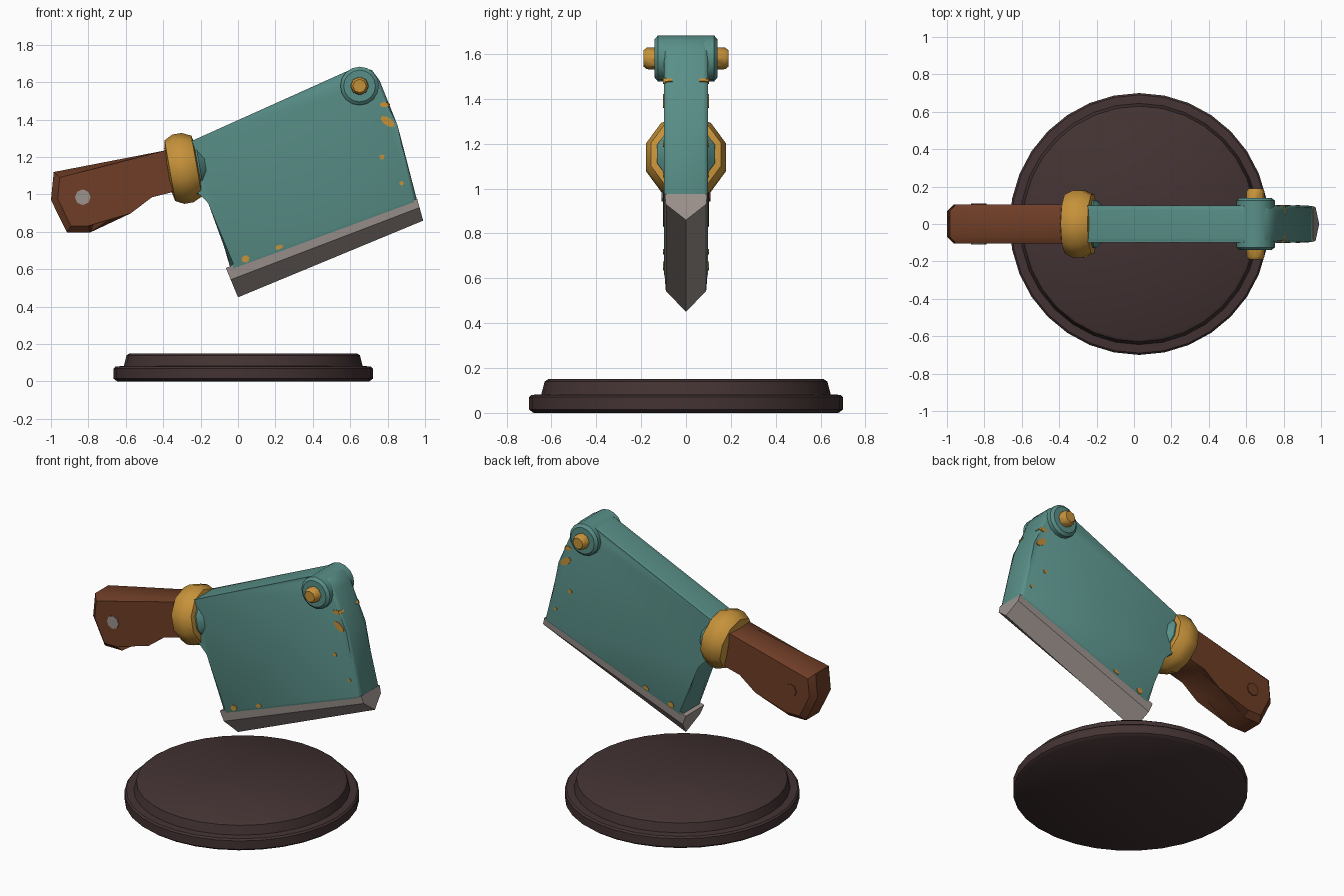
import bpy, bmesh, math
from mathutils import Matrix, Vector

if "Cube" in bpy.data.objects:
    bpy.data.objects.remove(bpy.data.objects["Cube"])


def material(name, hexcode):
    lin = []
    for i in (0, 2, 4):
        c = int(hexcode[i:i + 2], 16) / 255
        lin.append(c / 12.92 if c <= 0.04045 else ((c + 0.055) / 1.055) ** 2.4)
    m = bpy.data.materials.new(name)
    m.diffuse_color = (*lin, 1)
    m.use_nodes = True
    m.node_tree.nodes["Principled BSDF"].inputs["Base Color"].default_value = m.diffuse_color
    return m


TEAL = material("teal paint", "598F88")
GOLD = material("brass gold", "C6923A")
STEEL = material("bare steel", "9C928D")
BROWN = material("handle brown", "6E3D26")
DARK = material("dark base", "443333")


def finish(name, bm, mat):
    bmesh.ops.recalc_face_normals(bm, faces=bm.faces[:])
    me = bpy.data.meshes.new(name)
    bm.to_mesh(me)
    bm.free()
    me.materials.append(mat)
    ob = bpy.data.objects.new(name, me)
    bpy.context.collection.objects.link(ob)
    return ob


def skin(bm, rings):
    """Join equal-sized rings of points with quads and cap both ends."""
    vs = [[bm.verts.new(p) for p in r] for r in rings]
    n = len(vs[0])
    for a, b in zip(vs, vs[1:]):
        for i in range(n):
            j = (i + 1) % n
            bm.faces.new((a[i], a[j], b[j], b[i]))
    bm.faces.new(vs[0])
    bm.faces.new(vs[-1])


def lathe(name, profile, sides, matrix, mat):
    """Turn (radius, height) pairs around the local z axis."""
    bm = bmesh.new()
    ang = [2 * math.pi * i / sides for i in range(sides)]
    skin(bm, [[matrix @ Vector((r * math.cos(a), r * math.sin(a), h)) for a in ang]
              for r, h in profile])
    return finish(name, bm, mat)


def slab(name, outline, t, bevel, segments, mat):
    """Extrude an xz outline to y = -t..t and round both rims."""
    bm = bmesh.new()
    skin(bm, [[(x, y, z) for x, z in outline] for y in (-t, t)])
    rim = [e for e in bm.edges if abs(e.verts[0].co.y - e.verts[1].co.y) < 1e-5]
    bmesh.ops.bevel(bm, geom=rim, offset=bevel, segments=segments, profile=0.5,
                    affect='EDGES', clamp_overlap=True)
    return finish(name, bm, mat)


# Round two-step base
lathe("base", [(0.68, 0), (0.70, 0.015), (0.70, 0.07), (0.69, 0.08), (0.645, 0.083),
               (0.63, 0.14), (0.615, 0.15)], 32,
      Matrix.Translation((0.028, 0, 0)) @ Matrix.Diagonal((0.99, 1, 1, 1)), DARK)

# Blade body
BLADE = [(-0.29, 1.26), (-0.25, 1.285), (0.585, 1.66), (0.65, 1.682), (0.715, 1.665),
         (0.757, 1.61), (0.853, 1.37), (0.957, 0.97), (0.95, 0.95), (-0.03, 0.59),
         (-0.045, 0.62), (-0.14, 0.968), (-0.20, 0.995), (-0.29, 1.03)]
slab("blade", BLADE, 0.098, 0.022, 2, TEAL)

# Cutting edge: wedge section that narrows toward the tip
u = Vector((0.924, 0, 0.383))
v = Vector((-0.383, 0, 0.924))


def wedge(start, h, lean):
    sec = [(0, 0), (0.09, 0.6), (0.095, 1), (-0.095, 1), (-0.09, 0.6)]
    return [start + Vector((0, y, 0)) + v * (h * k) + u * (lean * k) for y, k in sec]


bm = bmesh.new()
skin(bm, [wedge(Vector((0, 0, 0.45)), 0.17, 0),
          wedge(Vector((0.99, 0, 0.86)), 0.12, 0.015)])
finish("cutting_edge", bm, STEEL)

# Boss and rivets near the blade tip
along_y = Matrix.Translation((0.65, 0, 1.58)) @ Matrix.Rotation(math.pi / 2, 4, 'X')
lathe("boss", [(0.085, -0.14), (0.103, -0.125), (0.103, 0.125), (0.085, 0.14)],
      16, along_y, TEAL)
lathe("rivet", [(0.036, -0.19), (0.048, -0.175), (0.05, -0.12), (0.05, 0.12),
                (0.048, 0.175), (0.036, 0.19)], 8, along_y, GOLD)

# Collar and the flared blade root beside it
collar_m = Matrix.Translation((-0.29, 0, 1.14)) @ Matrix.Rotation(math.radians(80), 4, 'Y')
lathe("collar", [(0.12, -0.085), (0.165, -0.075), (0.188, -0.03), (0.188, 0.02),
                 (0.165, 0.07), (0.12, 0.08)], 10, collar_m, GOLD)
lathe("blade_root", [(0.135, 0.03), (0.135, 0.085), (0.10, 0.12)], 10, collar_m, TEAL)

# Handle
HANDLE = [(-0.985, 1.12), (-0.39, 1.235), (-0.28, 1.25), (-0.28, 1.025), (-0.36, 1.01),
          (-0.46, 0.985), (-0.59, 0.93), (-0.79, 0.797), (-0.915, 0.797), (-1.0, 0.97)]
slab("handle", HANDLE, 0.103, 0.035, 1, BROWN)

# Handle pin heads: worn steel in front, brown behind
for name, side, mat in (("pin_front", -1, STEEL), ("pin_back", 1, BROWN)):
    m = Matrix.Translation((-0.83, side * 0.105, 0.985)) @ Matrix.Rotation(math.pi / 2, 4, 'X')
    lathe(name, [(0.042, -0.004), (0.042, 0.004)], 8, m, mat)

# Paint chips: a skin just above the blade, kept only inside small oval prisms
# (x, z, x radius, z radius, inner y, tilt in degrees)
CHIPS = {
    "gold_chips": (GOLD, [(0.785, 1.48, 0.03, 0.014, 0.06, 0), (0.80, 1.39, 0.045, 0.022, 0.08, -35),
                          (0.77, 1.20, 0.014, 0.014, 0.08, 0), (0.875, 1.06, 0.012, 0.012, 0.08, 0),
                          (0.04, 0.655, 0.022, 0.02, 0.08, 20), (0.22, 0.718, 0.022, 0.012, 0.08, 20)]),
    "steel_chips": (STEEL, [(0.20, 1.45, 0.045, 0.016, 0.06, 15), (0.857, 1.385, 0.02, 0.035, 0.055, 15),
                            (0.875, 1.26, 0.022, 0.065, 0.06, 15), (0.905, 1.205, 0.025, 0.03, 0.02, 15)]),
}
CX, CZ = 0.38, 1.15
OUTER = [(CX + (x - CX) * 1.007, CZ + (z - CZ) * 1.007) for x, z in BLADE]
for name, (mat, spots) in CHIPS.items():
    bm = bmesh.new()
    for x, z, rx, rz, inner, tilt in spots:
        c, s = math.cos(math.radians(tilt)), math.sin(math.radians(tilt))
        oval = []
        for k in range(7):
            a = 2 * math.pi * k / 7
            p, q = rx * math.cos(a), rz * math.sin(a)
            oval.append((x + p * c - q * s, z + p * s + q * c))
        for side in (-1, 1):
            skin(bm, [[(px, side * y, pz) for px, pz in oval] for y in (inner, 0.13)])
    cutter = finish(name + "_cutter", bm, mat)
    cutter.hide_render = True
    cutter.hide_viewport = True
    chip = slab(name, OUTER, 0.102, 0.022, 2, mat)
    mod = chip.modifiers.new("keep_chips", 'BOOLEAN')
    mod.operation = 'INTERSECT'
    mod.solver = 'EXACT'
    mod.object = cutter

# Soft shading with crisp edges
bpy.ops.object.select_all(action='DESELECT')
for ob in bpy.context.scene.objects:
    if not ob.hide_render:
        ob.select_set(True)
        bpy.context.view_layer.objects.active = ob
bpy.ops.object.shade_smooth_by_angle(angle=math.radians(38))
